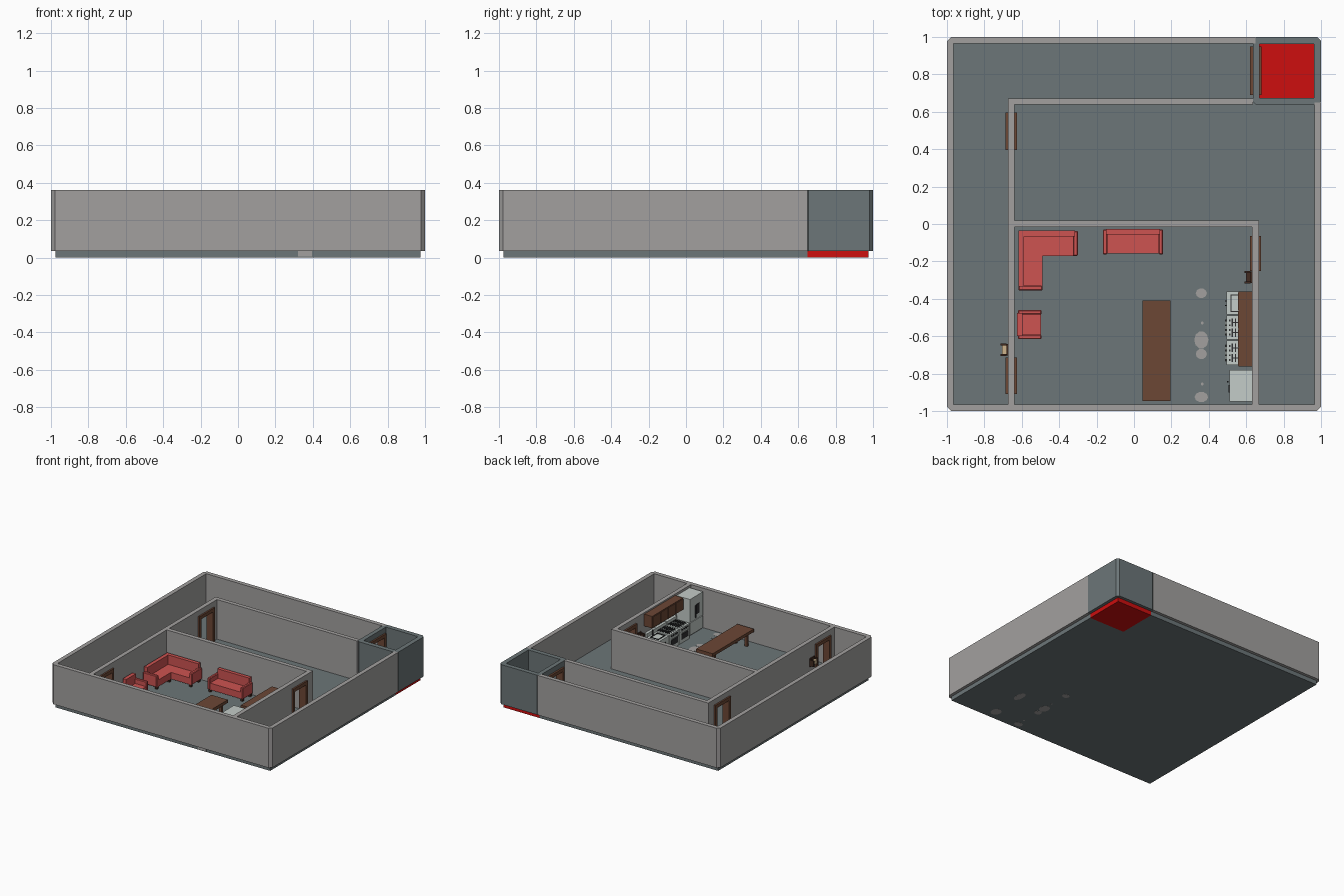
import bpy, bmesh, math

if "Cube" in bpy.data.objects:
    bpy.data.objects.remove(bpy.data.objects["Cube"])

def mat(name, r, g, b):
    m = bpy.data.materials.new(name)
    lin = lambda c: (c / 255 / 12.92) if c < 11 else ((c / 255 + 0.055) / 1.055) ** 2.4
    m.diffuse_color = (lin(r), lin(g), lin(b), 1)
    m.use_nodes = True
    m.node_tree.nodes["Principled BSDF"].inputs["Base Color"].default_value = m.diffuse_color
    return m

WALL = mat("wall_grey", 162, 160, 159)
FLOOR = mat("slate", 108, 118, 120)
RED = mat("lift_red", 205, 14, 14)
CORAL = mat("sofa_coral", 205, 83, 81)
WOOD = mat("brown_wood", 108, 71, 53)
PALE = mat("appliance_white", 196, 204, 200)
DARK = mat("dark_iron", 48, 48, 50)
DWOOD = mat("dark_wood", 66, 43, 33)
TAN = mat("lamp_tan", 205, 180, 140)

def finish(name, bm, m):
    bmesh.ops.recalc_face_normals(bm, faces=bm.faces)
    me = bpy.data.meshes.new(name)
    bm.to_mesh(me)
    bm.free()
    me.materials.append(m)
    ob = bpy.data.objects.new(name, me)
    bpy.context.collection.objects.link(ob)
    return ob

def prism(name, pts, z0, z1, m):
    bm = bmesh.new()
    f = bm.faces.new([bm.verts.new((x, y, z0)) for x, y in pts])
    r = bmesh.ops.extrude_face_region(bm, geom=[f])
    for v in r["geom"]:
        if isinstance(v, bmesh.types.BMVert):
            v.co.z = z1
    return finish(name, bm, m)

def box(name, x0, x1, y0, y1, z0, z1, m, bevel=0):
    ob = prism(name, [(x0, y0), (x1, y0), (x1, y1), (x0, y1)], z0, z1, m)
    if bevel:
        b = ob.modifiers.new("bevel", "BEVEL")
        b.width, b.segments = bevel, 1
    return ob

def disc(name, x, y, rx, ry, z0, z1, m, n=10):
    return prism(name, [(x + rx * math.cos(i * math.tau / n), y + ry * math.sin(i * math.tau / n))
                        for i in range(n)], z0, z1, m)

F, H, DOOR = 0.035, 0.36, 0.315   # floor top, wall top, door frame top

# floor slab with the red lift corner left out
prism("floor", [(-.975, -.975), (.975, -.975), (.975, .65), (.65, .65), (.65, .975), (-.975, .975)], 0, F, FLOOR)
box("lift_floor", .65, .975, .65, .975, 0, F, RED)

# outer walls
prism("outer_wall", [(-.978, -1), (.978, -1), (1, -.978), (1, .65), (.965, .65), (.965, -.965),
                     (-.965, -.965), (-.965, .965), (.65, .965), (.65, 1), (-.978, 1), (-1, .978),
                     (-1, -.978)], F, H, WALL)

# lift shaft walls with an opening on the left side
prism("lift_wall", [(.635, .71), (.635, .655), (.655, .635), (.98, .635), (1, .655), (1, .98), (.98, 1),
                    (.655, 1), (.635, .98), (.635, .93), (.67, .93), (.67, .962), (.962, .962),
                    (.962, .673), (.67, .673), (.67, .71)], F, H, FLOOR)
box("lift_lintel_wall", .635, .67, .71, .93, DOOR - .01, H, FLOOR)

# doorway frame in a wall that runs along y
def doorway(name, x0, x1, y0, y1):
    j = .024
    box(name + "_jamb_a", x0, x1, y0, y0 + j, F, DOOR, WOOD)
    box(name + "_jamb_b", x0, x1, y1 - j, y1, F, DOOR, WOOD)
    box(name + "_head", x0, x1, y0 + j, y1 - j, DOOR - .028, DOOR, WOOD)

def wall_with_doors(name, x0, x1, y0, y1, doors):
    y = y0
    for i, (a, b) in enumerate(doors):
        box(f"{name}_part_{i}", x0, x1, y, a + .01, F, H, WALL)
        box(f"{name}_over_door_{i}", x0, x1, a + .01, b - .01, DOOR - .01, H, WALL)
        doorway(f"{name}_door_{i}", x0 - .013, x1 + .013, a, b)
        y = b - .01
    box(name + "_end", x0, x1, y, y1, F, H, WALL)

# inner walls
wall_with_doors("left_wall", -.673, -.638, -.965, .672, [(-.91, -.715), (.395, .595)])
wall_with_doors("right_wall", .632, .667, -.965, .02, [(-.252, -.065)])
box("hall_wall", -.638, .636, .638, .672, F, H, WALL)
box("middle_wall", -.638, .632, -.015, .02, F, H, WALL)
doorway("lift_door", .62, .683, .69, .95)

# sofas: feet, base, seat, backs and arms
S0, SEAT, ARM, BACK = .055, .11, .15, .187
def feet(name, pts):
    for i, (x, y) in enumerate(pts):
        box(f"{name}_foot_{i}", x - .01, x + .01, y - .01, y + .01, F, S0, DWOOD)

prism("corner_sofa_seat", [(-.615, -.35), (-.49, -.35), (-.49, -.17), (-.305, -.17), (-.305, -.04), (-.615, -.04)],
      S0, SEAT, CORAL)
prism("corner_sofa_back", [(-.618, -.335), (-.588, -.335), (-.588, -.066), (-.315, -.066), (-.315, -.036),
                           (-.618, -.036)], SEAT, BACK, CORAL)
box("corner_sofa_arm_right", -.327, -.3, -.17, -.037, S0, ARM, CORAL, .005)
box("corner_sofa_arm_front", -.617, -.49, -.356, -.33, S0, ARM, CORAL, .005)
feet("corner_sofa", [(-.6, -.335), (-.505, -.335), (-.32, -.155), (-.32, -.055), (-.6, -.055), (-.5, -.18)])

box("sofa_seat", -.16, .15, -.158, -.03, S0, SEAT, CORAL)
box("sofa_back", -.15, .14, -.055, -.026, SEAT, BACK, CORAL)
for n, x in (("left", -.167), ("right", .132)):
    box(f"sofa_arm_{n}", x, x + .024, -.162, -.03, S0, ARM, CORAL, .005)
feet("sofa", [(x, y) for x in (-.15, .14) for y in (-.145, -.045)])

box("armchair_seat", -.62, -.497, -.61, -.465, S0, SEAT, CORAL)
box("armchair_back", -.626, -.596, -.6, -.475, SEAT, BACK, CORAL)
for n, y in (("front", -.616), ("back", -.483)):
    box(f"armchair_arm_{n}", -.62, -.494, y, y + .024, S0, ARM, CORAL, .005)
feet("armchair", [(x, y) for x in (-.61, -.507) for y in (-.6, -.475)])

# long table
box("table_top", .045, .195, -.945, -.41, .135, .16, WOOD)
for y in (-.9, -.475):
    for x in (.06, .16):
        box("table_leg", x, x + .022, y, y + .022, F, .135, WOOD)
    box("table_rail", .06, .182, y + .004, y + .018, .115, .135, WOOD)

# pale patches sunk through the floor
for x, y, rx, ry in ((.36, -.37, .03, .026), (.365, -.53, .008, .008), (.36, -.62, .038, .047),
                     (.36, -.695, .03, .028), (.365, -.855, .008, .008), (.36, -.925, .036, .028)):
    disc("floor_patch", x, y, rx, ry, -.0005, F + .0012, WALL)
box("front_patch", .322, .395, -.977, -.96, .004, F, WALL)
for x, y, rx, ry in ((.62, -.6, .03, .06), (.61, -.89, .04, .045)):
    disc("under_patch", x, y, rx, ry, -.0005, .01, WALL)

# kitchen units along the right wall
T = .16
for i, (y0, y1) in enumerate(((-.485, -.362), (-.617, -.49), (-.755, -.624))):
    x = .495
    ym = (y0 + y1) / 2
    box("kitchen_unit", x, .632, y0, y1, F, T, PALE)
    box("unit_splashback", .61, .632, y0, y1, T, T + .03, PALE)
    if i == 0:
        # sink with rim and tap
        for a, b, c, d in ((.515, .521, y0 + .015, y1 - .015), (.585, .591, y0 + .015, y1 - .015),
                           (.521, .585, y0 + .015, y0 + .021), (.521, .585, y1 - .021, y1 - .015)):
            box("sink_rim", a, b, c, d, T, T + .005, DARK)
        box("tap", .595, .603, ym - .004, ym + .004, T, T + .045, DARK)
        for s in (-1, 1):
            box("cupboard_handle", x - .008, x, ym + s * .012 - .003, ym + s * .012 + .003, .09, .125, DARK)
    else:
        # hob grates, knobs and oven window
        for k in range(2):
            yc = ym + (k - .5) * .055
            for xc in (.543, .59):
                box("grate_bar", xc - .02, xc + .02, yc - .003, yc + .003, T, T + .008, DARK)
                for s in (-.018, 0, .018):
                    box("grate_cross", xc + s - .003, xc + s + .003, yc - .022, yc + .022, T, T + .008, DARK)
        for k in range(4):
            yk = ym + (k - 1.5) * .025
            box("knob", x - .007, x, yk - .005, yk + .005, .14, .15, DARK)
            box("top_vent", .508, .516, yk - .005, yk + .005, T, T + .003, DARK)
        box("oven_window", x - .004, x, y0 + .022, y1 - .022, .065, .11, DARK)
        box("oven_handle", x - .009, x, y0 + .02, y1 - .02, .12, .127, PALE)

# wall cupboard
box("wall_cupboard", .56, .632, -.762, -.36, .25, .348, WOOD)
for i in range(4):
    y0 = -.757 + i * .099
    box("cupboard_door", .555, .56, y0, y0 + .094, .255, .343, WOOD)

# fridge
box("fridge_body", .52, .634, -.95, -.78, F, .34, PALE)
box("fridge_door_upper", .51, .52, -.95, -.78, .15, .34, PALE)
box("fridge_door_lower", .51, .52, -.95, -.78, F + .01, .145, PALE)
box("fridge_dispenser", .506, .51, -.9, -.86, .19, .27, DARK)
box("fridge_handle", .498, .506, -.848, -.84, .17, .27, DARK)

# wall lamps beside the doors
for n, x, y, s in (("left", -.673, -.672, -1), ("right", .632, -.285, -1)):
    def lamp(part, a, b, c, d, z0, z1, m):
        box(f"{n}_lamp_{part}", *sorted((x + s * a, x + s * b)), y + c, y + d, z0, z1, m)
    lamp("plate", 0, .008, -.03, .03, .155, .225, DWOOD)
    lamp("side_a", .008, .04, -.033, -.022, .165, .215, DWOOD)
    lamp("side_b", .008, .04, .022, .033, .165, .215, DWOOD)
    lamp("core", .01, .034, -.022, .022, .175, .205, TAN if n == "left" else DWOOD)

# stand the model exactly on the ground
for ob in bpy.context.collection.objects:
    ob.location.z = .0005
